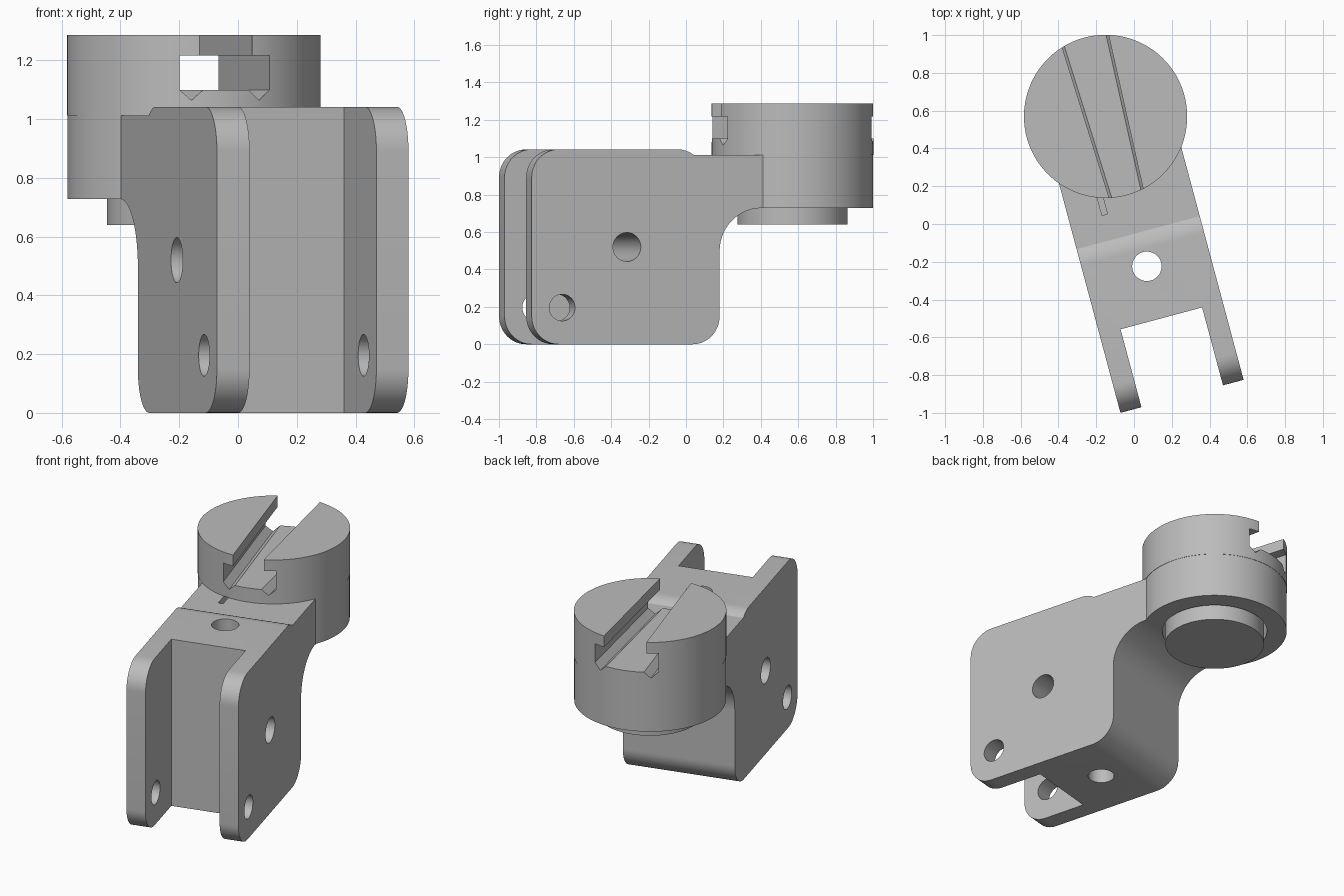
import bpy, bmesh, math
from mathutils import Matrix, Vector

cube = bpy.data.objects.get("Cube")
if cube:
    bpy.data.objects.remove(cube, do_unlink=True)

TURN = Matrix.Rotation(math.radians(15), 4, 'Z')
LEFT, RIGHT = -0.328, 0.347     # arm sides
MID = 0.008
HUB = Vector((0.002, 0.589, 0))  # swivel axis

grey = bpy.data.materials.new("plain_grey")
grey.use_nodes = True
grey.diffuse_color = (0.5, 0.5, 0.5, 1)
grey.node_tree.nodes["Principled BSDF"].inputs["Base Color"].default_value = (0.5, 0.5, 0.5, 1)


def finish(name, bm):
    bmesh.ops.recalc_face_normals(bm, faces=bm.faces)
    mesh = bpy.data.meshes.new(name)
    bm.to_mesh(mesh)
    bm.free()
    mesh.materials.append(grey)
    ob = bpy.data.objects.new(name, mesh)
    bpy.context.collection.objects.link(ob)
    return ob


def loft(name, ring_a, ring_b):
    """Solid between two matching outlines."""
    bm = bmesh.new()
    a = [bm.verts.new(p) for p in ring_a]
    b = [bm.verts.new(p) for p in ring_b]
    n = len(a)
    bm.faces.new(a)
    bm.faces.new(b[::-1])
    for i in range(n):
        j = (i + 1) % n
        bm.faces.new((a[i], b[i], b[j], a[j]))
    return finish(name, bm)


def rod(name, centre, radius, length, axis='Z', sides=96):
    bm = bmesh.new()
    turn = Matrix.Rotation(math.pi / 2, 4, 'Y') if axis == 'X' else Matrix()
    bmesh.ops.create_cone(bm, cap_ends=True, segments=sides, radius1=radius, radius2=radius,
                          depth=length, matrix=Matrix.Translation(centre) @ turn)
    return finish(name, bm)


def box(name, low, high):
    ring = [(low[0], low[1]), (high[0], low[1]), (high[0], high[1]), (low[0], high[1])]
    return loft(name, [(x, y, low[2]) for x, y in ring], [(x, y, high[2]) for x, y in ring])


def combine(ob, tools, operation):
    """Apply booleans and discard the tool objects."""
    for tool in tools:
        tool.hide_render = True
        mod = ob.modifiers.new("bool", 'BOOLEAN')
        mod.operation, mod.solver, mod.object = operation, 'EXACT', tool
        bpy.context.view_layer.update()
        result = ob.evaluated_get(bpy.context.evaluated_depsgraph_get())
        mesh = bpy.data.meshes.new_from_object(result)
        ob.modifiers.clear()
        ob.data = mesh
        bpy.data.objects.remove(tool, do_unlink=True)


def arc(y, z, r, start, end, steps=14):
    return [(y + r * math.cos(math.radians(start + (end - start) * i / steps)),
             z + r * math.sin(math.radians(start + (end - start) * i / steps)))
            for i in range(steps + 1)]


# Arm side profile: rounded plate with a raised neck
FRONT, BACK, TOP, SHELF, UNDER, R = -0.947, 0.093, 1.042, 1.012, 0.728, 0.15
drop = math.degrees(math.asin((R - (TOP - SHELF)) / R))
profile = (arc(FRONT + R, R, R, 180, 270)
           + arc(BACK - R, R, R, 270, 360)
           + arc(BACK + 0.23, UNDER - 0.23, 0.23, 180, 90)
           + [(HUB.y, UNDER), (HUB.y, SHELF)]
           + arc(-0.14, TOP - R, R, drop, 90, 8)
           + arc(FRONT + R, TOP - R, R, 90, 180))
bracket = loft("bracket_arm", [(LEFT, y, z) for y, z in profile],
               [(RIGHT, y, z) for y, z in profile])

# Round eye at the end of the neck
eye = rod("eye", HUB + Vector((0, 0, (UNDER + SHELF) / 2)), 0.43, SHELF - UNDER, sides=128)
combine(bracket, [eye], 'UNION')

# Fork gap, bolt holes, swivel bore and index groove
combine(bracket, [
    box("fork_gap", (-0.213, -1.2, -0.2), (0.234, -0.52, 1.3)),
    rod("cross_hole", (MID, -0.42, 0.52), 0.077, 1.5, 'X', 48),
    rod("fork_hole", (MID, -0.778, 0.196), 0.071, 1.5, 'X', 48),
    rod("vertical_hole", (MID, -0.234, 0.5), 0.078, 2, sides=48),
    rod("swivel_bore", HUB + Vector((0, 0, 0.85)), 0.312, 1),
    box("index_groove", (-0.152, 0.088, 0.97), (-0.122, 0.25, 1.2)),
], 'DIFFERENCE')

# Swivel head with its shaft, turned in one piece
head_top = 1.287
head = rod("swivel_head", HUB + Vector((0, 0, (SHELF + head_top) / 2)), 0.432,
           head_top - SHELF, sides=128)
shaft = rod("shaft", HUB + Vector((0, 0, 0.86)), 0.295, 0.44)
combine(head, [shaft], 'UNION')


# Tapered T-slot with relief notches along the floor corners
def slot_ring(y):
    w = 0.093 + 0.041 * (y - 0.17)
    t = w + 0.065
    half = [(w, 1.4), (w, 1.217), (t, 1.217), (t, 1.1), (t - 0.039, 1.064), (t - 0.078, 1.1)]
    return [(HUB.x + x, y, z) for x, z in half + [(-x, z) for x, z in reversed(half)]]


combine(head, [loft("t_slot", slot_ring(0.05), slot_ring(1.15))], 'DIFFERENCE')

# Turn the assembly and shade it
for ob in (bracket, head):
    ob.data.transform(TURN)
    bpy.ops.object.select_all(action='DESELECT')
    ob.select_set(True)
    bpy.context.view_layer.objects.active = ob
    bpy.ops.object.shade_smooth_by_angle(angle=math.radians(25))
